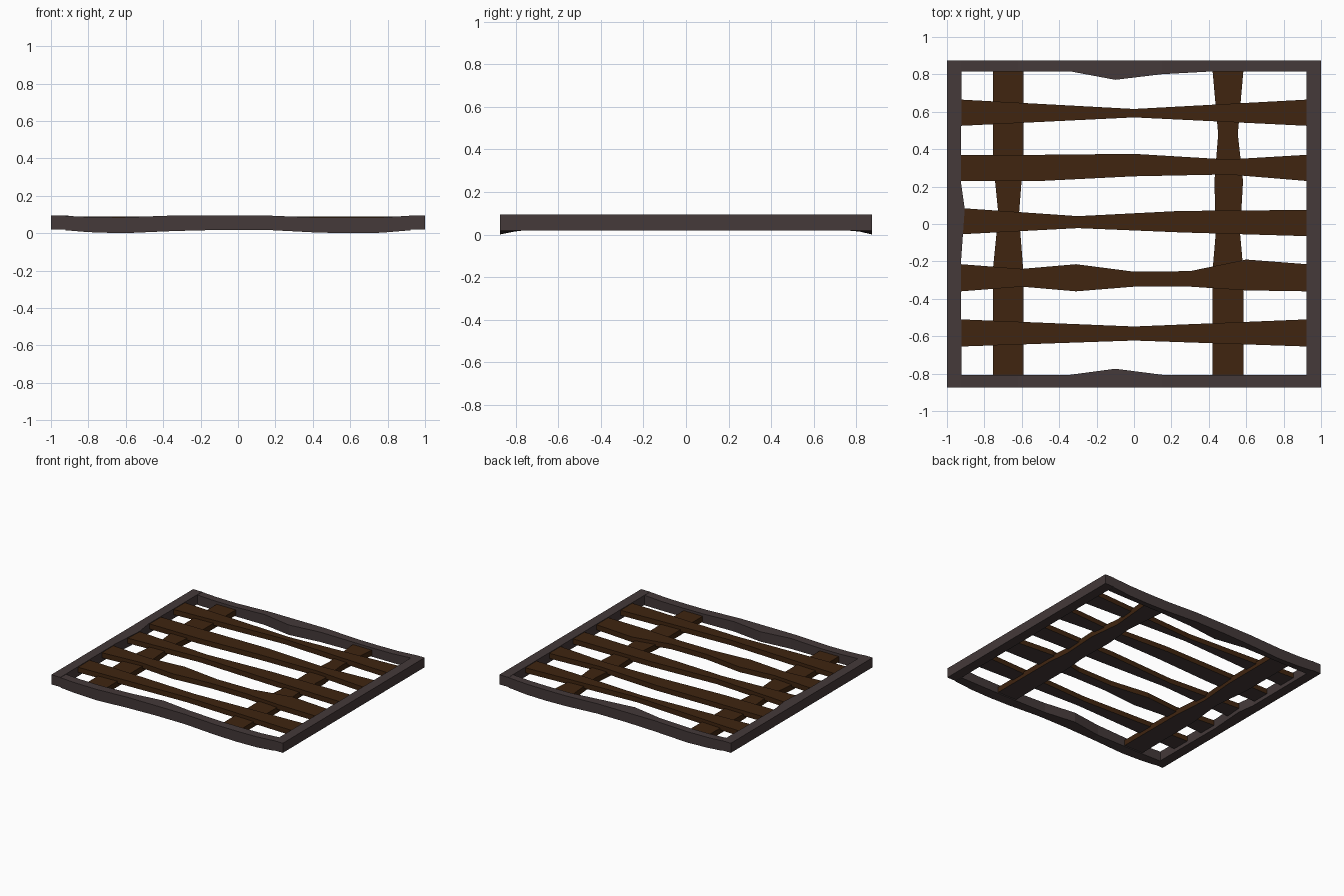
import bpy, bmesh
from mathutils import Vector

if "Cube" in bpy.data.objects:
    bpy.data.objects.remove(bpy.data.objects["Cube"])


def material(name, col):
    m = bpy.data.materials.new(name)
    m.diffuse_color = (*col, 1)
    m.use_nodes = True
    m.node_tree.nodes["Principled BSDF"].inputs["Base Color"].default_value = m.diffuse_color
    return m


GREY = material("dark grey frame", (0.058, 0.041, 0.041))
BROWN = material("dark brown wood", (0.050, 0.018, 0.005))


def beam(name, axis, stations, wood):
    """Loft of four-point sections: (t, side a, side b, bottom a, bottom b, top)."""
    bm = bmesh.new()
    rings = []
    for t, a, b, za, zb, zt in stations:
        pts = [(a, za), (b, zb), (b, zt), (a, zt)]
        rings.append([bm.verts.new((t, p, z) if axis == 'x' else (p, t, z)) for p, z in pts])
    for r, s in zip(rings, rings[1:]):
        for i in range(4):
            j = (i + 1) % 4
            bm.faces.new((r[i], r[j], s[j], s[i]))
    bm.faces.new(rings[0])
    bm.faces.new(rings[-1])
    bmesh.ops.recalc_face_normals(bm, faces=bm.faces)
    bm.normal_update()
    # wooden slats have grey undersides
    for f in bm.faces:
        f.material_index = 1 if wood and f.normal.z > -0.6 else 0
    me = bpy.data.meshes.new(name)
    bm.to_mesh(me)
    bm.free()
    me.materials.append(GREY)
    me.materials.append(BROWN)
    ob = bpy.data.objects.new(name, me)
    bpy.context.collection.objects.link(ob)
    return ob


# side rails, the left one with a slight bulge inward
L, H = 0.02, 0.095
beam("left_rail", 'y', [(-.875, -1, -.922, L, L, H), (-.2, -1, -.925, L, L, H),
                        (.08, -1, -.905, L, L, H), (.22, -1, -.925, L, L, H),
                        (.875, -1, -.922, L, L, H)], False)
beam("right_rail", 'y', [(-.875, .922, 1, L, L, H), (.875, .922, 1, L, L, H)], False)

# front and back rails: outer lower edge sags, inner edge has a bump
waves = [(-.922, .016, .093), (-.8, .006, .087), (-.62, .0, .085), (-.34, .012, .095),
         (-.1, .018, .095), (.15, .018, .095), (.42, .004, .084), (.6, .0, .083),
         (.77, .003, .085), (.922, .016, .094)]
bump_front = {-.1: .032}
bump_back = {-.1: .045, .15: .015}
beam("front_rail", 'x', [(x, -.875, -.806 + bump_front.get(x, 0), z, max(z, .014), t)
                         for x, z, t in waves], False)
beam("back_rail", 'x', [(x, .875, .816 - bump_back.get(x, 0), z, max(z, .014), t)
                        for x, z, t in waves], False)

# long slats across the width: (x, low y, high y)
slats = [
    [(-.925, .525, .665), (0, .57, .615), (.925, .525, .665)],
    [(-.925, .23, .37), (-.5, .23, .37), (0, .255, .375), (.5, .265, .345), (.925, .23, .37)],
    [(-.925, -.055, .085), (-.3, -.022, .042), (.25, -.045, .07), (.925, -.065, .075)],
    [(-.925, -.36, -.215), (-.6, -.335, -.24), (-.31, -.36, -.215), (0, -.335, -.255),
     (.3, -.335, -.252), (.6, -.355, -.19), (.925, -.36, -.215)],
    [(-.925, -.655, -.51), (0, -.623, -.548), (.925, -.655, -.51)],
]
for i, s in enumerate(slats):
    beam(f"long_slat_{i + 1}", 'x', [(x, a, b, .05, .05, .09) for x, a, b in s], True)

# two supports beneath the slats: (y, low x, high x)
supports = [
    [(-.81, -.755, -.59), (-.25, -.755, -.592), (.05, -.725, -.615), (.35, -.755, -.592),
     (.82, -.755, -.59)],
    [(-.81, .42, .585), (-.25, .42, .585), (-.05, .437, .567), (.23, .43, .583),
     (.48, .45, .555), (.82, .42, .585)],
]
for name, s in zip(("left_support", "right_support"), supports):
    beam(name, 'y', [(y, a, b, .022, .022, .065) for y, a, b in s], True)
